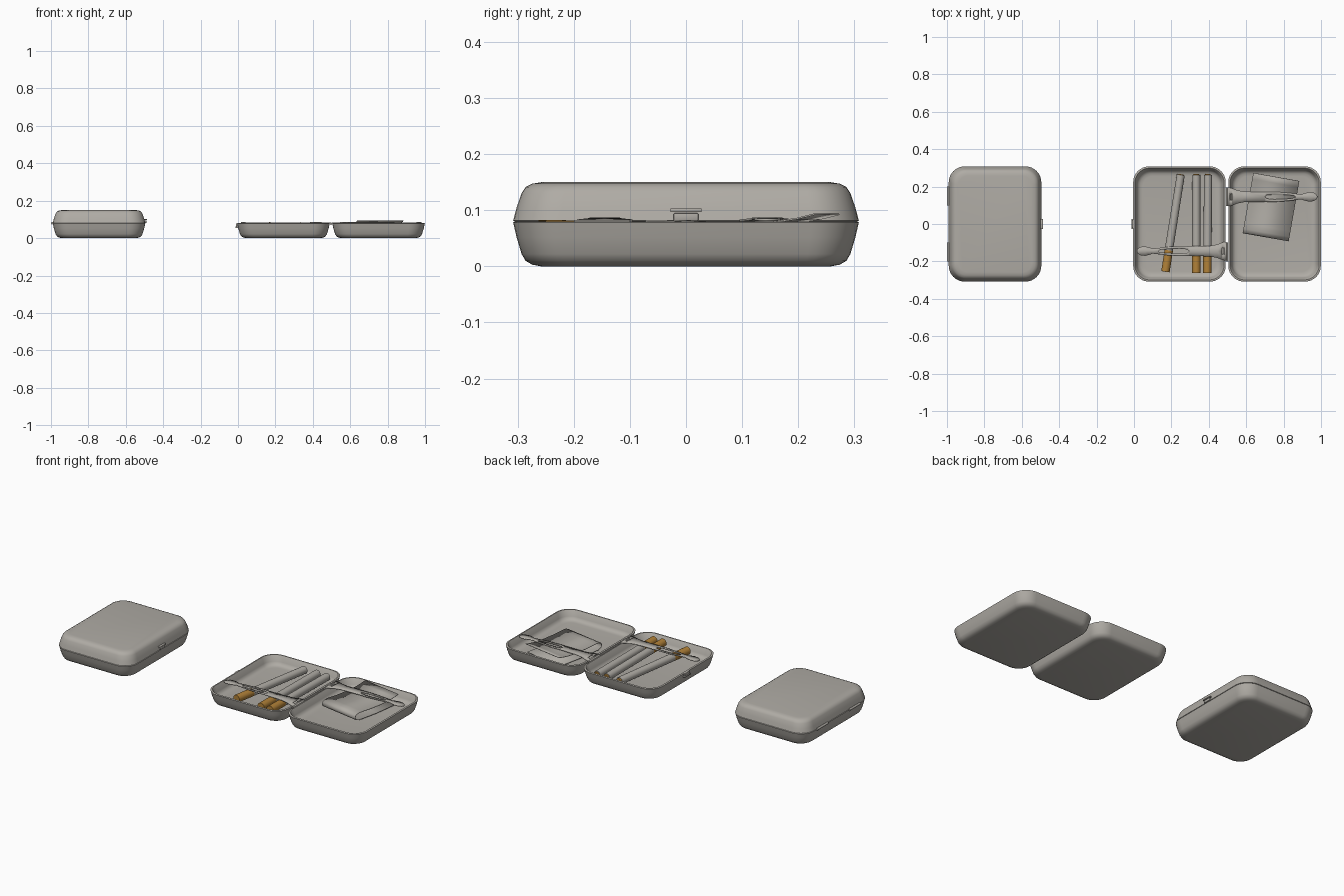
import bpy, bmesh, math
from mathutils import Matrix, Vector

if "Cube" in bpy.data.objects:
    bpy.data.objects.remove(bpy.data.objects["Cube"])


def material(name, rgb):
    m = bpy.data.materials.new(name)
    m.diffuse_color = (*rgb, 1)
    m.use_nodes = True
    m.node_tree.nodes["Principled BSDF"].inputs["Base Color"].default_value = m.diffuse_color
    return m


GREY = material("warm grey", (0.43, 0.41, 0.375))
AMBER = material("amber brown", (0.44, 0.22, 0.04))


def finish(bm, name, mat, thickness=0, recalc=True):
    if recalc:
        bmesh.ops.recalc_face_normals(bm, faces=bm.faces)
    me = bpy.data.meshes.new(name)
    bm.to_mesh(me)
    bm.free()
    me.materials.append(mat)
    me.shade_smooth()
    me.set_sharp_from_angle(angle=math.radians(40))
    ob = bpy.data.objects.new(name, me)
    bpy.context.collection.objects.link(ob)
    if thickness:
        mod = ob.modifiers.new("thickness", 'SOLIDIFY')
        mod.thickness = thickness
        mod.offset = 0
    return ob


# Case half: rounded rectangle rings lofted down the inside and outside
HX, HY, RAD = 0.2475, 0.308, 0.085
PROFILE = [(0.05, 0), (0.034, 0.003), (0.022, 0.010), (0.015, 0.022), (0.006, 0.052),
           (0.001, 0.074), (0.0, 0.078), (0.003, 0.08), (0.009, 0.08), (0.012, 0.077),
           (0.02, 0.045), (0.027, 0.033), (0.038, 0.027), (0.052, 0.025)]


def ring(inset, n=8):
    r = max(RAD - inset * 0.6, 0.02)
    pts = []
    for k, (sx, sy) in enumerate([(1, 1), (-1, 1), (-1, -1), (1, -1)]):
        cx, cy = sx * (HX - inset - r), sy * (HY - inset - r)
        for i in range(n + 1):
            a = math.pi / 2 * (k + i / n)
            pts.append((cx + r * math.cos(a), cy + r * math.sin(a)))
    return pts


def case_half(name, x, depth=0.08, flipped=False):
    bm = bmesh.new()
    loops = []
    for inset, z in PROFILE:
        z *= depth / 0.08
        z = 0.15 - z if flipped else z
        loops.append([bm.verts.new((x + px, py, z)) for px, py in ring(inset)])
    for a, b in zip(loops, loops[1:]):
        for i in range(len(a)):
            j = (i + 1) % len(a)
            bm.faces.new((a[i], a[j], b[j], b[i]))
    bm.faces.new(loops[0])
    bm.faces.new(loops[-1])
    return finish(bm, name, GREY)


def box(name, center, size, bevel=0.002):
    bm = bmesh.new()
    bmesh.ops.create_cube(bm, size=1, matrix=Matrix.Translation(center) @ Matrix.Diagonal((*size, 1)))
    bmesh.ops.bevel(bm, geom=bm.edges[:], offset=bevel, segments=2, affect='EDGES', profile=0.5)
    return finish(bm, name, GREY)


def rod(name, a, b, ra, rb, mat, seg=20):
    a, b = Vector(a), Vector(b)
    d = b - a
    m = Matrix.Translation((a + b) / 2) @ d.to_track_quat('Z', 'Y').to_matrix().to_4x4()
    bm = bmesh.new()
    bmesh.ops.create_cone(bm, cap_ends=True, segments=seg, radius1=ra, radius2=rb,
                          depth=d.length, matrix=m)
    return finish(bm, name, mat)


# Closed case with latch and hinges
CLOSED, OPEN_A, OPEN_B = -0.743, 0.243, 0.7515
case_half("closed_base", CLOSED)
case_half("closed_lid", CLOSED, depth=0.07, flipped=True)
box("closed_latch_bar", (-0.494, 0, 0.100), (0.014, 0.056, 0.007))
box("closed_latch_stem", (-0.496, 0, 0.088), (0.012, 0.044, 0.014))
for i, y in enumerate((-0.15, 0.15)):
    rod(f"closed_hinge_{i}", (-0.9935, y - 0.05, 0.08), (-0.9935, y + 0.05, 0.08),
        0.0065, 0.0065, GREY, 12)

# Open case with latch and hinges
case_half("open_base", OPEN_A)
case_half("open_lid", OPEN_B)
box("open_latch_bar", (-0.006, 0, 0.058), (0.014, 0.056, 0.007))
box("open_latch_stem", (-0.004, 0, 0.070), (0.012, 0.044, 0.016))
for i, y in enumerate((-0.15, 0.145)):
    rod(f"open_hinge_{i}", (0.4972, y - 0.05, 0.077), (0.4972, y + 0.05, 0.077),
        0.006, 0.006, GREY, 12)

# Holding arms: distance from hinge, outer half width, slot half width, height
ARM = [(0.0, 0.050, 0, 0.080), (0.010, 0.050, 0, 0.081), (0.0101, 0.050, 0.016, 0.081),
       (0.025, 0.046, 0.016, 0.082), (0.0251, 0.046, 0, 0.082), (0.05, 0.036, 0, 0.083),
       (0.09, 0.028, 0, 0.084), (0.20, 0.026, 0, 0.085), (0.21, 0.026, 0.009, 0.085),
       (0.25, 0.027, 0.013, 0.085), (0.31, 0.023, 0.011, 0.085), (0.355, 0.018, 0.007, 0.085),
       (0.365, 0.017, 0, 0.085), (0.395, 0.013, 0, 0.085), (0.41, 0.019, 0, 0.085),
       (0.435, 0.025, 0, 0.085), (0.46, 0.023, 0, 0.084), (0.475, 0.013, 0, 0.083),
       (0.48, 0.003, 0, 0.083)]


def arm(name, x, y, direction):
    bm = bmesh.new()
    for s in (-1, 1):
        rows = [(bm.verts.new((x + direction * t, y + s * w, z)),
                 bm.verts.new((x + direction * t, y + s * i, z))) for t, w, i, z in ARM]
        for (a, b), (c, d) in zip(rows, rows[1:]):
            bm.faces.new((a, b, d, c))
    bmesh.ops.remove_doubles(bm, verts=bm.verts, dist=0.00001)
    return finish(bm, name, GREY, 0.004)


arm("base_holding_arm", 0.495, -0.145, -1)
arm("lid_holding_arm", 0.500, 0.145, 1)

# Rolled sticks: paper tube, amber filter, amber fill at the far tip
for i, (x0, x1, y0, z) in enumerate([(0.168, 0.250, -0.255, 0.060),
                                     (0.333, 0.333, -0.263, 0.060),
                                     (0.392, 0.396, -0.263, 0.058)]):
    a, b = Vector((x0, y0, z)), Vector((x1, 0.262, z - 0.004))
    m = a.lerp(b, 0.22)
    rod(f"stick_filter_{i}", a, m, 0.0225, 0.0225, AMBER)
    rod(f"stick_paper_{i}", m, b, 0.0222, 0.0215, GREY)
    rod(f"stick_tip_{i}", b, b + (b - a).normalized() * 0.004, 0.018, 0.015, AMBER)

# Folded paper packet with curled ends: side profile swept across its width
FOLD = [(0.15, 0.040), (0.0, 0.036), (-0.135, 0.040), (-0.156, 0.048), (-0.163, 0.060),
        (-0.158, 0.073), (-0.14, 0.081), (-0.11, 0.081), (-0.05, 0.077), (0.04, 0.076),
        (0.09, 0.079), (0.13, 0.085), (0.163, 0.093)]
bm = bmesh.new()
place = Matrix.Translation((0.7325, 0.091, 0)) @ Matrix.Rotation(math.radians(-10), 4, 'Z')
rows = [[bm.verts.new(place @ Vector((u, v, z))) for u in (-0.125, 0.125)] for v, z in FOLD]
for (a, b), (c, d) in zip(rows, rows[1:]):
    bm.faces.new((a, b, d, c))
finish(bm, "folded_paper", GREY, 0.003)
